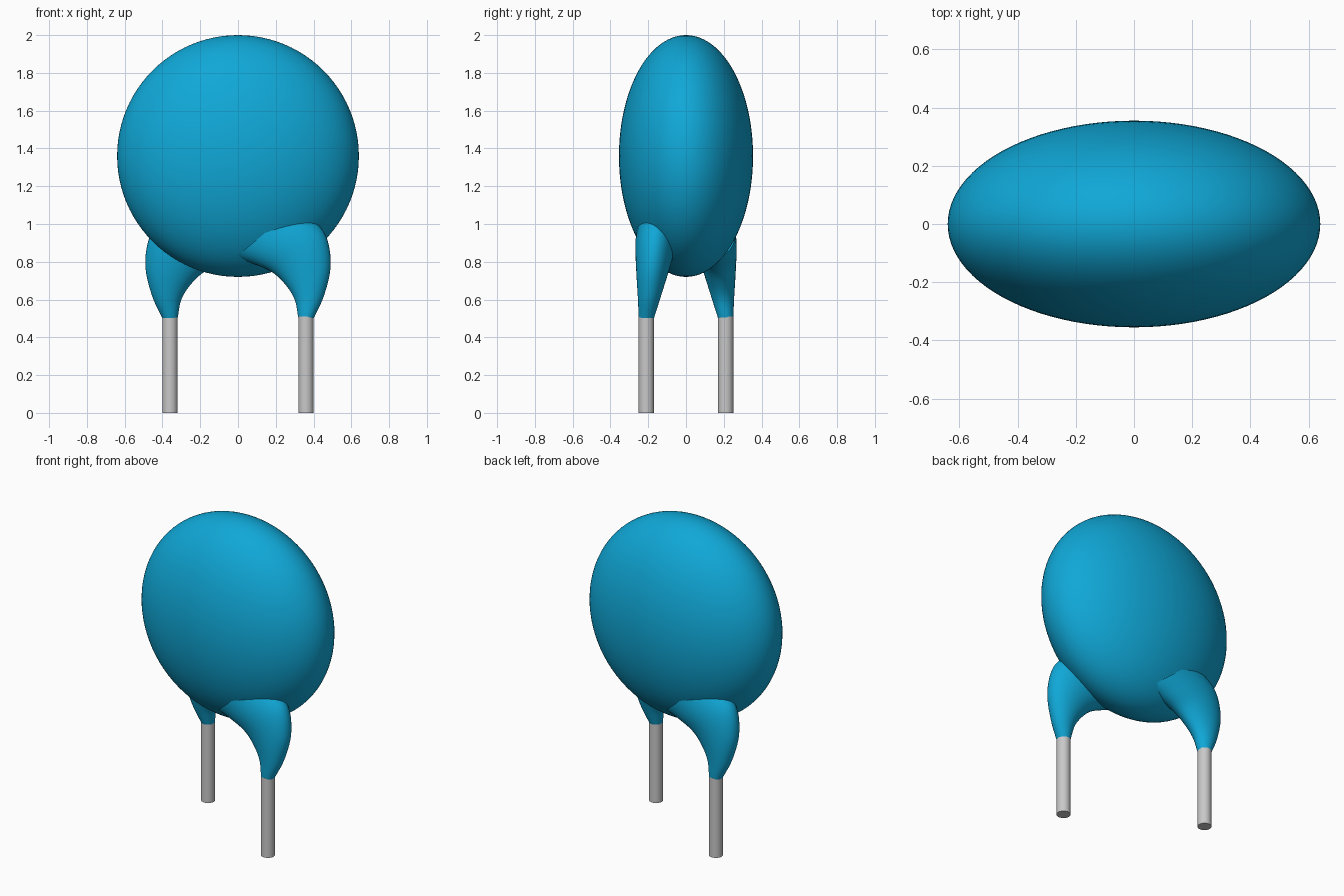
import bpy, bmesh, math
from mathutils import Vector, Matrix

cube = bpy.data.objects.get("Cube")
if cube:
    bpy.data.objects.remove(cube, do_unlink=True)


def material(name, color, rough):
    m = bpy.data.materials.new(name)
    m.use_nodes = True
    m.diffuse_color = color
    bsdf = m.node_tree.nodes["Principled BSDF"]
    bsdf.inputs["Base Color"].default_value = color
    bsdf.inputs["Roughness"].default_value = rough
    return m


blue = material("blue_coating", (0.005, 0.39, 0.68, 1), 0.5)
grey = material("grey_metal", (0.58, 0.58, 0.58, 1), 0.4)


def finish(obj, name, mat):
    obj.name = name
    obj.data.materials.append(mat)
    bpy.ops.object.select_all(action='DESELECT')
    obj.select_set(True)
    bpy.context.view_layer.objects.active = obj
    bpy.ops.object.shade_smooth_by_angle(angle=math.radians(40))


# Flattened round body
bpy.ops.mesh.primitive_uv_sphere_add(segments=96, ring_count=48, location=(0, 0, 1.36))
body = bpy.context.object
body.scale = (0.64, 0.355, 0.64)
bpy.ops.object.transform_apply(location=False, rotation=False, scale=True)
finish(body, "body", blue)

# Neck sections: inner x, inner z, outer x, outer z, front y, back y
SECTIONS = [Vector(s) for s in (
    (0.32, 0.50, 0.40, 0.50, -0.25, -0.17),
    (0.30, 0.60, 0.455, 0.62, -0.255, -0.135),
    (0.25, 0.68, 0.49, 0.77, -0.262, -0.10),
    (0.18, 0.745, 0.475, 0.91, -0.267, -0.07),
    (0.08, 0.79, 0.42, 1.00, -0.268, -0.05),
    (-0.02, 0.82, 0.30, 1.08, -0.262, -0.03))]


def smooth_sections(steps):
    """Catmull-Rom interpolation between the sections."""
    s = [SECTIONS[0] * 2 - SECTIONS[1]] + SECTIONS + [SECTIONS[-1] * 2 - SECTIONS[-2]]
    for i in range(1, len(s) - 2):
        a, b, c, d = s[i - 1:i + 3]
        for k in range(steps):
            t = k / steps
            yield (b * 2 + (c - a) * t + (a * 2 - b * 5 + c * 4 - d) * t * t
                   + (b * 3 - a - c * 3 + d) * t ** 3) * 0.5
    yield SECTIONS[-1]


def make_neck(name, turn, sides=40):
    bm = bmesh.new()
    rings = []
    for xi, zi, xo, zo, yf, yb in smooth_sections(6):
        inner, outer = Vector((xi, 0, zi)), Vector((xo, 0, zo))
        mid = (inner + outer) / 2 + Vector((0, (yf + yb) / 2, 0))
        u, v = (outer - inner) / 2, Vector((0, (yb - yf) / 2, 0))
        angles = [math.tau * k / sides for k in range(sides)]
        rings.append([bm.verts.new(mid + u * math.cos(a) + v * math.sin(a)) for a in angles])
    for low, high in zip(rings, rings[1:]):
        for k in range(sides):
            n = (k + 1) % sides
            bm.faces.new((low[k], low[n], high[n], high[k]))
    bm.faces.new(rings[0][::-1])
    bm.faces.new(rings[-1])
    bmesh.ops.recalc_face_normals(bm, faces=bm.faces)
    bm.transform(Matrix.Rotation(turn, 4, 'Z'))
    mesh = bpy.data.meshes.new(name)
    bm.to_mesh(mesh)
    bm.free()
    obj = bpy.data.objects.new(name, mesh)
    bpy.context.collection.objects.link(obj)
    finish(obj, name, blue)


# Necks and wire leads, the back pair turned half a circle
for side, sign, turn in (("front", 1, 0), ("back", -1, math.pi)):
    make_neck(side + "_neck", turn)
    bpy.ops.mesh.primitive_cylinder_add(vertices=32, radius=0.041, depth=0.51,
                                        location=(0.36 * sign, -0.21 * sign, 0.255))
    finish(bpy.context.object, side + "_lead", grey)
